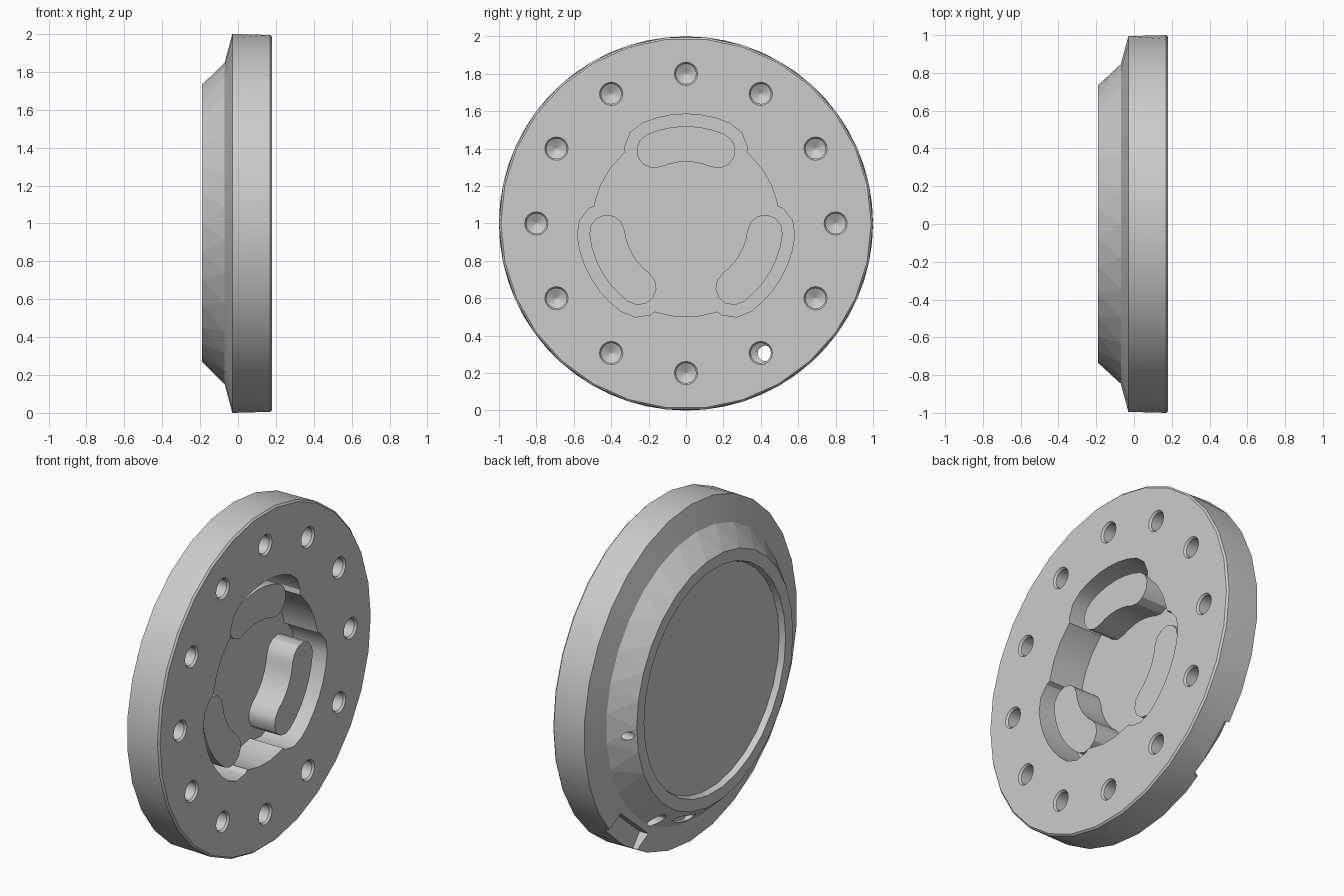
import bpy, bmesh, math
from math import sin, cos, pi, radians
from mathutils import Matrix

if "Cube" in bpy.data.objects:
    bpy.data.objects.remove(bpy.data.objects["Cube"], do_unlink=True)

CENTRE = 1.0
GREY = (0.6, 0.6, 0.6, 1)
mat = bpy.data.materials.new("plain grey")
mat.use_nodes = True
mat.diffuse_color = GREY
mat.node_tree.nodes["Principled BSDF"].inputs["Base Color"].default_value = GREY


def lathe(bm, rings, segs, y=0.0, z=0.0):
    """Closed turned solid along x from (x, radius, phase) rings, capped at both ends."""
    loops = []
    for x, r, phase in rings:
        angles = [2 * pi * (i + phase) / segs for i in range(segs)]
        loops.append([bm.verts.new((x, y + r * cos(a), z + r * sin(a))) for a in angles])
    for k in range(len(rings) - 1):
        a, b = loops[k], loops[k + 1]
        turn = rings[k + 1][2] - rings[k][2]
        for i in range(segs):
            j = (i + 1) % segs
            if turn == 0:
                bm.faces.new((a[i], a[j], b[j], b[i]))
            elif turn > 0:
                bm.faces.new((a[i], a[j], b[i]))
                bm.faces.new((a[j], b[j], b[i]))
            else:
                bm.faces.new((a[i], a[j], b[j]))
                bm.faces.new((a[i], b[j], b[i]))
    bm.faces.new(loops[0])
    bm.faces.new(loops[-1])


def prism(bm, outline, x0, x1):
    """Extrude a (y, z) outline along x."""
    lower = [bm.verts.new((x0, y, z)) for y, z in outline]
    upper = [bm.verts.new((x1, y, z)) for y, z in outline]
    bm.faces.new(lower)
    bm.faces.new(upper)
    for i in range(len(outline)):
        j = (i + 1) % len(outline)
        bm.faces.new((lower[i], lower[j], upper[j], upper[i]))


def kidney(mid, half, spread, angle, steps=6):
    """Curved slot outline: an arc band with round ends."""
    pts = []
    sweep = [spread * (2 * i / steps - 1) for i in range(steps + 1)]
    for side in (1, -1):
        for s in sweep[:-1]:
            a = angle + side * s
            r = mid + side * half
            pts.append((r * cos(a), r * sin(a)))
        end = angle + side * spread
        for i in range(steps):
            a = end + pi * i / steps + (0 if side > 0 else pi)
            pts.append((mid * cos(end) + half * cos(a), mid * sin(end) + half * sin(a)))
    return pts


def block(r0, r1, half, angle):
    """Outline of a radial box."""
    c, s = cos(angle), sin(angle)
    corners = ((r0, -half), (r1, -half), (r1, half), (r0, half))
    return [(r * c - t * s, r * s + t * c) for r, t in corners]


def make(name, bm):
    bmesh.ops.recalc_face_normals(bm, faces=bm.faces)
    mesh = bpy.data.meshes.new(name)
    bm.to_mesh(mesh)
    bm.free()
    mesh.materials.append(mat)
    obj = bpy.data.objects.new(name, mesh)
    obj.location.z = CENTRE
    bpy.context.collection.objects.link(obj)
    return obj


def activate(obj):
    bpy.ops.object.select_all(action='DESELECT')
    obj.select_set(True)
    bpy.context.view_layer.objects.active = obj


def cut(obj, bm):
    tool = make("cutter", bm)
    tool.hide_render = True
    mod = obj.modifiers.new("cut", 'BOOLEAN')
    mod.operation = 'DIFFERENCE'
    mod.solver = 'EXACT'
    mod.object = tool
    activate(obj)
    bpy.ops.object.modifier_apply(modifier=mod.name)
    bpy.data.objects.remove(tool, do_unlink=True)


# Flange body with stepped back and sunken rear panel
bm = bmesh.new()
lathe(bm, [(0.18, 0.99, 0), (0.17, 1.0, 0), (-0.03, 1.0, 0.5), (-0.07, 0.85, 0.5),
           (-0.19, 0.735, 0), (-0.19, 0.665, 0), (-0.155, 0.655, 0)], 30)
body = make("flange_body", bm)

# Central socket and its three lobes
FLOOR = -0.04
LOBES = [radians(a) for a in (90, 210, 330)]
bm = bmesh.new()
lathe(bm, [(FLOOR, 0.5, 0), (0.3, 0.5, 0)], 30)
cut(body, bm)
bm = bmesh.new()
for a in LOBES:
    prism(bm, kidney(0.425, 0.16, radians(23.5), a), FLOOR, 0.31)
cut(body, bm)

# Ring of countersunk blind bolt holes
bm = bmesh.new()
for i in range(12):
    a = i * pi / 6
    lathe(bm, [(0.19, 0.07, 0), (0.168, 0.054, 0), (-0.02, 0.054, 0), (-0.05, 0.002, 0)],
          16, 0.8 * cos(a), 0.8 * sin(a))
cut(body, bm)

# Rear edge pocket, outlet bore, oval slot and small vent
bm = bmesh.new()
prism(bm, block(0.88, 1.1, 0.17, radians(-50)), -0.3, 0.0)
cut(body, bm)
bm = bmesh.new()
lathe(bm, [(-0.3, 0.042, 0), (0.03, 0.042, 0)], 12, 0.425, -0.695)
prism(bm, kidney(0.79, 0.025, radians(5), radians(-75)), -0.3, -0.08)
lathe(bm, [(-0.3, 0.025, 0), (-0.1, 0.025, 0)], 12, 0.765, -0.05)
cut(body, bm)

# Raised kidney pads inside the socket
pads = []
for i, a in enumerate(LOBES):
    bm = bmesh.new()
    prism(bm, kidney(0.425, 0.095, radians(23.5), a), FLOOR - 0.01, 0.13)
    pads.append(make("socket_pad_%d" % (i + 1), bm))

# Smooth rounds, keep the faceted rear bevel flat
for obj in [body] + pads:
    activate(obj)
    bpy.ops.object.shade_smooth_by_angle(angle=radians(30))
for f in body.data.polygons:
    radius = math.hypot(f.center.y, f.center.z)
    if -0.185 < f.center.x < -0.075 and radius > 0.74 and -0.9 < f.normal.x < -0.5:
        f.use_smooth = False
